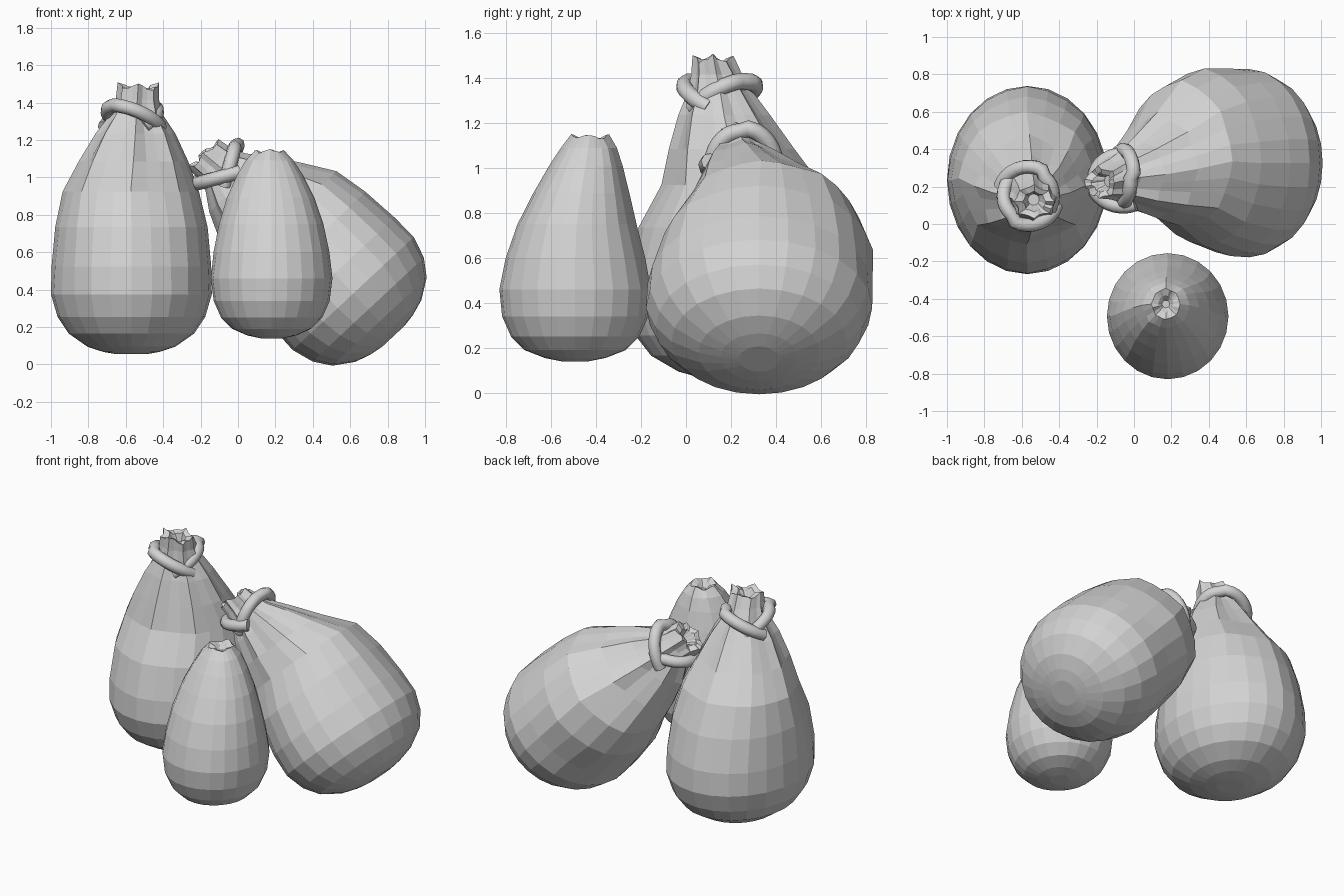
import bpy, bmesh, math, random
from mathutils import Matrix

if "Cube" in bpy.data.objects:
    bpy.data.objects.remove(bpy.data.objects["Cube"])

random.seed(4)
SEGS = 24

grey = bpy.data.materials.new("plain grey cloth")
grey.diffuse_color = (0.65, 0.65, 0.65, 1)
grey.use_nodes = True
grey.node_tree.nodes["Principled BSDF"].inputs["Base Color"].default_value = grey.diffuse_color


def finish(obj, frame):
    bpy.context.collection.objects.link(obj)
    obj.data.materials.append(grey)
    obj.matrix_world = frame


# Sack body: rings of (height, x radius, y radius, lean weight, pleat depth, height jitter)
# bulge = (amount, direction in degrees) swells one side of the shoulder
def sack(name, rings, lean, frame, bulge=(0, 0)):
    bm = bmesh.new()
    fold = [random.uniform(-1, 1) * 0.5 + (0.7 if i % 3 == 0 else -0.35) for i in range(SEGS)]
    rim = [random.uniform(-1, 1) * 0.4 + math.cos(i * math.tau / 6) * 0.6 for i in range(SEGS)]
    prev = None
    for z, rx, ry, w, pleat, jit in rings:
        ring = []
        for i in range(SEGS):
            a = math.tau * i / SEGS
            swell = max(0, math.cos(a - math.radians(bulge[1]))) ** 2 * math.exp(-((z - 0.83) / 0.2) ** 2)
            k = 1 + pleat * fold[i] + bulge[0] * swell
            ring.append(bm.verts.new((lean[0] * w + rx * k * math.cos(a),
                                      lean[1] * w + ry * k * math.sin(a),
                                      z + jit * rim[i])))
        if prev:
            for i in range(SEGS):
                j = (i + 1) % SEGS
                bm.faces.new((prev[i], prev[j], ring[j], ring[i]))
        else:
            bm.faces.new(ring[::-1])
        prev = ring
    bm.faces.new(prev)
    bmesh.ops.recalc_face_normals(bm, faces=bm.faces)
    me = bpy.data.meshes.new(name)
    bm.to_mesh(me)
    bm.free()
    finish(bpy.data.objects.new(name, me), frame)


# Cord: two drooping arcs whose ends cross below the neck
def cord(name, centre, radius, low_angle, frame):
    cu = bpy.data.curves.new(name, 'CURVE')
    cu.dimensions = '3D'
    cu.bevel_depth = 0.038
    cu.bevel_resolution = 2
    cu.use_fill_caps = True
    for side in (90, 270):
        sp = cu.splines.new('POLY')
        n = 19
        sp.points.add(n - 1)
        for i in range(n):
            s = math.radians(-112 + 224 * i / (n - 1))
            a = math.radians(low_angle + side) + s
            r = radius + (0.012 if i > n / 2 else -0.012)
            sp.points[i].co = (centre[0] + r * math.cos(a), centre[1] + r * math.sin(a),
                               centre[2] + 0.085 * math.cos(s) - 0.04, 1)
    tmp = bpy.data.objects.new(name + "_path", cu)
    bpy.context.collection.objects.link(tmp)
    me = bpy.data.meshes.new_from_object(tmp.evaluated_get(bpy.context.evaluated_depsgraph_get()))
    me.name = name
    bpy.data.objects.remove(tmp)
    for p in me.polygons:
        p.use_smooth = True
    me.materials.clear()
    finish(bpy.data.objects.new(name, me), frame)


tied = [(0.00, .08, .09, 0, 0, 0), (0.012, .15, .17, 0, 0, 0), (0.04, .235, .27, 0, 0, 0),
        (0.11, .335, .39, 0, 0, 0), (0.20, .395, .46, 0, 0, 0), (0.32, .43, .503, 0, 0, 0),
        (0.47, .425, .495, 0, .01, 0), (0.68, .405, .44, 0, .015, 0),
        (0.87, .36, .345, -.1, .03, 0), (1.03, .285, .26, .3, .07, 0),
        (1.18, .205, .185, .6, .10, 0), (1.28, .135, .13, .75, .12, 0),
        (1.36, .11, .10, .9, .13, 0), (1.43, .105, .08, 1.05, .13, .025),
        (1.42, .06, .05, 1.05, .12, .02), (1.37, .03, .03, .95, 0, 0)]

loose = [(0.00, .06, .06, 0, 0, 0), (0.015, .13, .135, 0, 0, 0), (0.05, .21, .225, 0, 0, 0),
         (0.11, .27, .285, 0, 0, 0), (0.20, .31, .325, 0, 0, 0), (0.32, .325, .337, 0, 0, 0),
         (0.46, .308, .308, 0, .01, 0), (0.61, .277, .262, .1, .015, 0),
         (0.75, .232, .21, .4, .02, 0), (0.87, .175, .16, .7, .03, 0),
         (0.95, .125, .12, .9, .05, 0), (1.00, .075, .08, 1, .06, .012),
         (0.985, .04, .045, 1, .05, .01), (0.96, .02, .02, 1, 0, 0)]

# Tall upright sack
upright = Matrix.Translation((-0.57, 0.235, 0.055))
sack("tall_sack", tied, (0.035, -0.11), upright)
cord("tall_sack_cord", (0.005, -0.085, 1.285), 0.145, -40, upright)

# Sack toppled towards the right
tilted = (Matrix.Translation((0.83, 0.325, 0.15)) @ Matrix.Rotation(math.radians(-43), 4, 'Y')
          @ Matrix.Diagonal((1.03, 1.0, 0.98, 1)))
sack("leaning_sack", tied, (-0.07, -0.10), tilted, bulge=(0.24, 100))
cord("leaning_sack_cord", (-0.06, -0.08, 1.30), 0.14, -90, tilted)

# Small untied sack in front
sack("small_sack", loose, (-0.01, 0.065), Matrix.Translation((0.18, -0.493, 0.14)))
